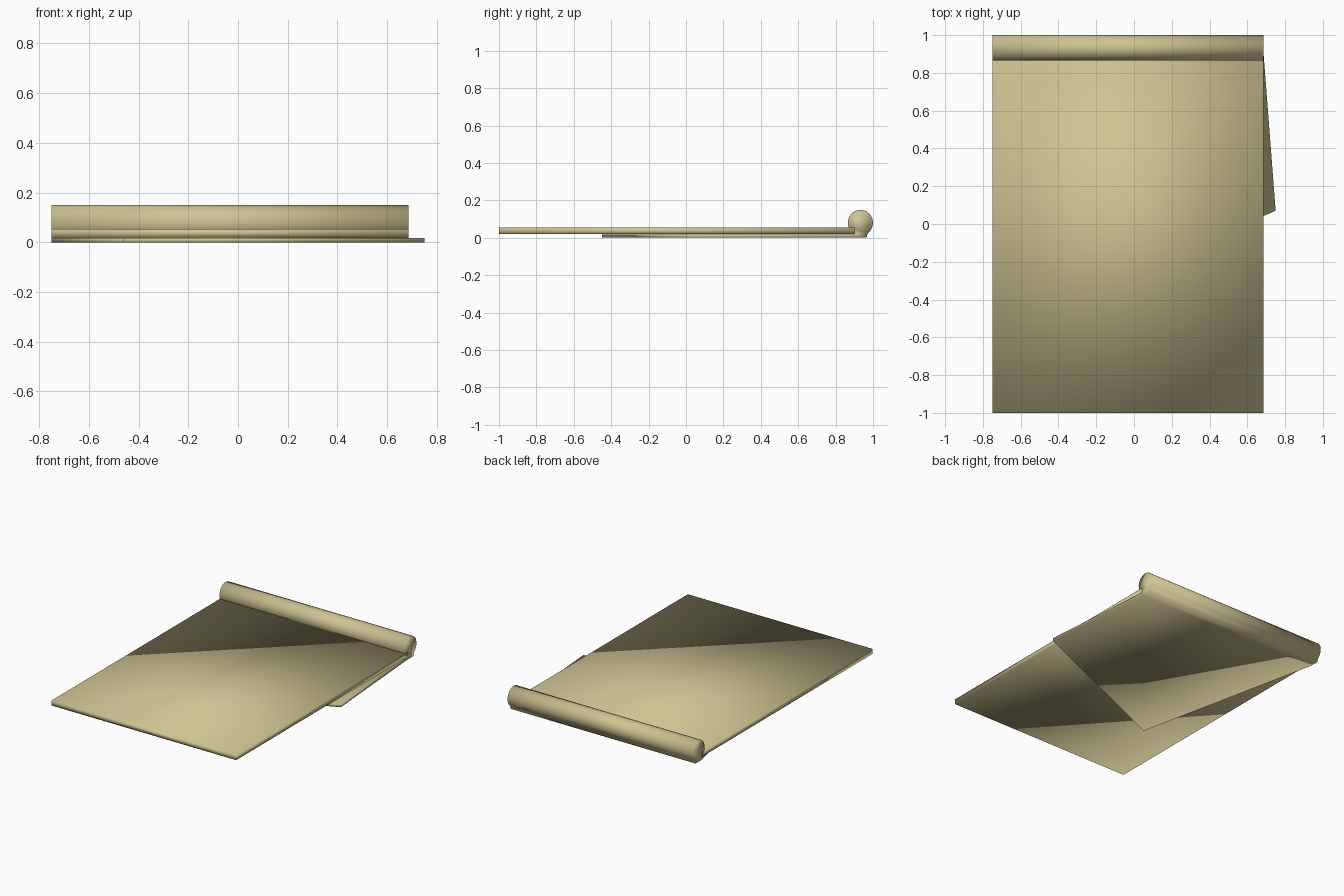
import bpy, bmesh, math

if "Cube" in bpy.data.objects:
    bpy.data.objects.remove(bpy.data.objects["Cube"])

# Single parchment colour
parchment = bpy.data.materials.new("parchment tan")
parchment.diffuse_color = (0.62, 0.55, 0.29, 1.0)
parchment.use_nodes = True
parchment.node_tree.nodes["Principled BSDF"].inputs["Base Color"].default_value = parchment.diffuse_color

LEFT, RIGHT = -0.75, 0.686


def prism(profile):
    """Extrude a closed (y, z) side profile across the width of the sheet."""
    bm = bmesh.new()
    face = bm.faces.new([bm.verts.new((LEFT, y, z)) for y, z in profile])
    ext = bmesh.ops.extrude_face_region(bm, geom=[face], use_keep_orig=True)
    moved = [v for v in ext["geom"] if isinstance(v, bmesh.types.BMVert)]
    bmesh.ops.translate(bm, verts=moved, vec=(RIGHT - LEFT, 0, 0))
    bmesh.ops.recalc_face_normals(bm, faces=bm.faces)
    return bm


def finish(name, bm):
    """Turn the bmesh into a smooth-shaded parchment object."""
    bmesh.ops.recalc_face_normals(bm, faces=bm.faces)
    for f in bm.faces:
        f.smooth = True
    mesh = bpy.data.meshes.new(name)
    bm.to_mesh(mesh)
    bm.free()
    mesh.materials.append(parchment)
    obj = bpy.data.objects.new(name, mesh)
    bpy.context.collection.objects.link(obj)


# Upper sheet: thin slab running into the roll
finish("upper_sheet", prism([(-1.0, 0.02), (-1.0, 0.054), (0.9, 0.054), (0.9, 0.02)]))

# Roll: round on top, narrowing to a foot where the flap begins
SIDES = 14
FOOT_Y, FLAP_Z = 0.9, 0.018
profile = [(FOOT_Y, 0.0), (FOOT_Y, FLAP_Z)]
for i in range(SIDES + 1):
    a = math.radians(215 - i * (215 + 55) / SIDES)
    profile.append((0.9325 + 0.0675 * math.cos(a), 0.08 + 0.07 * math.sin(a)))
profile += [(0.965, 0.0)]
bm = prism(profile)

# Under flap: pulled forward from the foot of the roll and skewed
foot = [f for f in bm.faces if all(abs(v.co.y - FOOT_Y) < 1e-4 for v in f.verts)]
front = bmesh.ops.extrude_discrete_faces(bm, faces=foot)["faces"][0]
for v in front.verts:
    v.co.x, v.co.y = (0.75, 0.07) if v.co.x > 0 else (-0.46, -0.45)
finish("roll_and_under_flap", bm)
